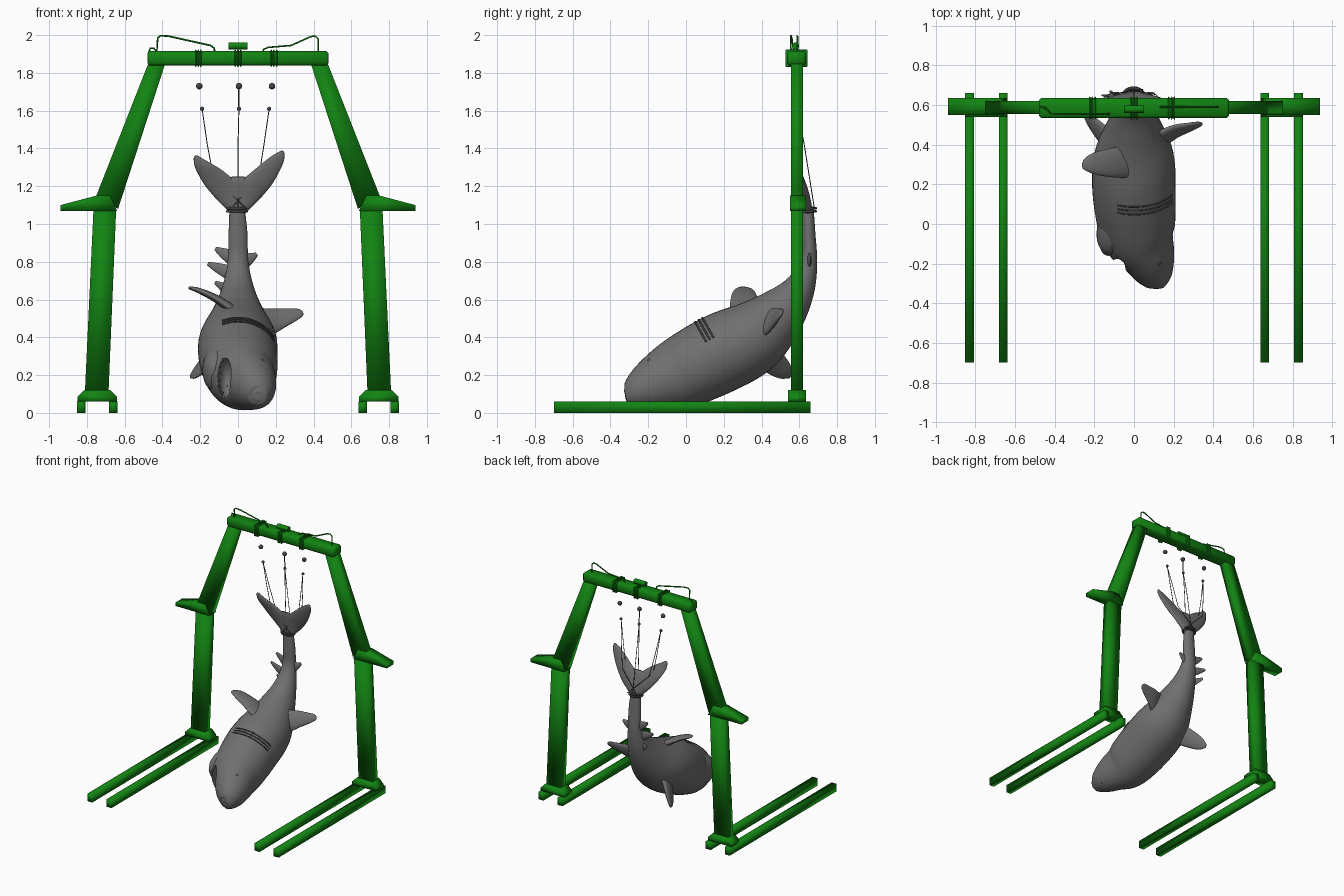
import bpy, bmesh, math
from mathutils import Vector, Matrix

if "Cube" in bpy.data.objects:
    bpy.data.objects.remove(bpy.data.objects["Cube"])


def paint(name, rgb):
    mat = bpy.data.materials.new(name)
    mat.diffuse_color = (*rgb, 1)
    mat.use_nodes = True
    mat.node_tree.nodes["Principled BSDF"].inputs["Base Color"].default_value = mat.diffuse_color
    return mat


green = paint("green_paint", (0.006, 0.23, 0.006))
hide = paint("grey_hide", (0.16, 0.16, 0.16))
dark = paint("dark_metal", (0.06, 0.06, 0.065))


def finish(name, bm, mat=None, smooth=None):
    bmesh.ops.recalc_face_normals(bm, faces=bm.faces[:])
    me = bpy.data.meshes.new(name)
    bm.to_mesh(me)
    bm.free()
    ob = bpy.data.objects.new(name, me)
    bpy.context.collection.objects.link(ob)
    if mat:
        me.materials.append(mat)
    if smooth:
        bpy.ops.object.select_all(action='DESELECT')
        ob.select_set(True)
        bpy.context.view_layer.objects.active = ob
        bpy.ops.object.shade_smooth_by_angle(angle=math.radians(smooth))
    return ob


def box(name, lo, hi, mat=green, bevel=0):
    bm = bmesh.new()
    bmesh.ops.create_cube(bm, size=1)
    for v in bm.verts:
        v.co = Vector([lo[i] + (hi[i] - lo[i]) * (v.co[i] + 0.5) for i in range(3)])
    if bevel:
        bmesh.ops.bevel(bm, geom=bm.edges[:], offset=bevel, segments=1, affect='EDGES')
    return finish(name, bm, mat, 180)


def prism(name, pts, y0, y1):
    bm = bmesh.new()
    f = bm.faces.new([bm.verts.new((x, y0, z)) for x, z in pts])
    r = bmesh.ops.extrude_face_region(bm, geom=[f])
    bmesh.ops.translate(bm, vec=(0, y1 - y0, 0),
                        verts=[e for e in r['geom'] if isinstance(e, bmesh.types.BMVert)])
    return finish(name, bm, green, 180)


def ball(name, c, r, scale=(1, 1, 1), mat=dark):
    bm = bmesh.new()
    bmesh.ops.create_uvsphere(bm, u_segments=20, v_segments=12, radius=r)
    bmesh.ops.scale(bm, vec=scale, verts=bm.verts)
    bmesh.ops.translate(bm, vec=c, verts=bm.verts)
    return finish(name, bm, mat, 60)


def loft(name, rows, side, n=24, steps=5, mat=hide):
    """Smooth loft of ellipses; each row is x, y, z, half width along side, half thickness."""
    rows = [Vector(r) for r in rows]
    ext = [rows[0] * 2 - rows[1]] + rows + [rows[-1] * 2 - rows[-2]]
    path = []
    for i in range(1, len(ext) - 2):
        a, b, c, d = ext[i - 1:i + 3]
        for k in range(steps):
            t = k / steps
            path.append(0.5 * (2 * b + (c - a) * t + (2 * a - 5 * b + 4 * c - d) * t * t
                               + (3 * b - a - 3 * c + d) * t ** 3))
    path.append(rows[-1])
    bm, rings = bmesh.new(), []
    for i, p in enumerate(path):
        T = Vector(path[min(i + 1, len(path) - 1)][:3]) - Vector(path[max(i - 1, 0)][:3])
        T.normalize()
        A = Vector(side)
        A = (A - T * A.dot(T)).normalized()
        B = T.cross(A)
        rings.append([bm.verts.new(Vector(p[:3]) + A * p[3] * math.cos(u) + B * p[4] * math.sin(u))
                      for u in (2 * math.pi * k / n for k in range(n))])
    for r, s in zip(rings, rings[1:]):
        for k in range(n):
            bm.faces.new((r[k], r[(k + 1) % n], s[(k + 1) % n], s[k]))
    bm.faces.new(rings[0])
    bm.faces.new(rings[-1])
    return finish(name, bm, mat, 60)


def wire(name, pts, r, mat=dark):
    cu = bpy.data.curves.new(name, 'CURVE')
    cu.dimensions = '3D'
    cu.bevel_depth = r
    cu.bevel_resolution = 1
    cu.use_fill_caps = True
    sp = cu.splines.new('POLY')
    sp.points.add(len(pts) - 1)
    for p, q in zip(sp.points, pts):
        p.co = (*q, 1)
    cu.materials.append(mat)
    bpy.context.collection.objects.link(bpy.data.objects.new(name, cu))


# Gantry legs, mirrored left and right
for s, tag in ((-1, "left"), (1, "right")):
    def m(pts):
        return [(s * x, z) for x, z in pts]
    for k, x in enumerate((0.66, 0.83)):
        box(f"{tag}_floor_rail_{k}", (s * x - 0.022, -0.70, 0), (s * x + 0.022, 0.66, 0.06))
    prism(f"{tag}_foot_block", m([(0.64, 0.06), (0.85, 0.06), (0.85, 0.085), (0.815, 0.12),
                                  (0.675, 0.12), (0.64, 0.085)]), 0.54, 0.635)
    prism(f"{tag}_leg", m([(0.685, 0.12), (0.81, 0.12), (0.765, 1.08), (0.645, 1.08)]), 0.555, 0.62)
    prism(f"{tag}_bracket", m([(0.64, 1.07), (0.94, 1.07), (0.94, 1.10), (0.75, 1.15),
                               (0.68, 1.15)]), 0.55, 0.635)
    prism(f"{tag}_upper_arm", m([(0.635, 1.08), (0.75, 1.15), (0.475, 1.85), (0.385, 1.85)]),
          0.555, 0.62)

# Top beam with cable windings, winch drum and hoses
box("top_beam", (-0.48, 0.535, 1.84), (0.48, 0.635, 1.915), green, 0.012)
for x in (-0.21, 0.0, 0.19):
    for d in (-0.014, 0, 0.014):
        box("winding", (x + d - 0.004, 0.527, 1.832), (x + d + 0.004, 0.643, 1.923), green, 0.003)
bm = bmesh.new()
bmesh.ops.create_cone(bm, cap_ends=True, segments=16, radius1=0.019, radius2=0.019, depth=0.10,
                      matrix=Matrix.Translation((0, 0.58, 1.943)) @ Matrix.Rotation(math.pi / 2, 4, 'Y'))
finish("winch_drum", bm, green, 40)
wire("left_hose", [(-0.475, 0.59, 1.90), (-0.465, 0.59, 1.93), (-0.445, 0.585, 1.93), (-0.43, 0.57, 1.91),
                   (-0.425, 0.56, 1.985), (-0.41, 0.555, 1.997), (-0.37, 0.555, 1.995),
                   (-0.145, 0.555, 1.945), (-0.125, 0.555, 1.93), (-0.125, 0.56, 1.90)], 0.005, green)
wire("right_hose", [(0.13, 0.59, 1.90), (0.135, 0.59, 1.925), (0.16, 0.59, 1.935), (0.28, 0.59, 1.945),
                    (0.385, 0.59, 1.992), (0.41, 0.59, 1.995), (0.425, 0.59, 1.98),
                    (0.425, 0.59, 1.90)], 0.005, green)

# Hoist weights and sling cables
for x, x2, w in ((-0.205, -0.19, -0.13), (0.005, 0.005, 0.0), (0.18, 0.165, 0.11)):
    ball("hoist_weight", (x, 0.585, 1.73), 0.017)
    ball("cable_end", (x2, 0.59, 1.61), 0.011)
    for y in (0.615, 0.68):
        wire("sling_cable", [(x2, 0.59, 1.61), (w * 1.25, 0.59 + (y - 0.59) * 0.4, 1.42),
                             (w, 0.59 + (y - 0.59) * 0.7, 1.25), (-w * 0.35, y, 1.08)], 0.0025)
wire("centre_link", [(0.005, 0.585, 1.73), (0.005, 0.59, 1.61)], 0.004)
for z in (1.067, 1.083):
    wire("tail_ring", [(-0.005 + 0.052 * math.cos(a), 0.645 + 0.042 * math.sin(a), z)
                       for a in (k * math.pi / 12 for k in range(25))], 0.007)

# Shark body and lower jaw
body = loft("shark_body", [
    (.11, -.322, .085, .004, .005), (.11, -.318, .086, .03, .035), (.11, -.30, .092, .06, .065),
    (.10, -.25, .115, .10, .105), (.07, -.16, .155, .14, .15), (.02, -.04, .205, .19, .19),
    (0, .17, .31, .21, .21), (0, .35, .40, .20, .195), (0, .50, .53, .135, .14),
    (0, .60, .66, .085, .085), (0, .65, .80, .055, .045), (0, .65, .95, .05, .035),
    (-.005, .645, 1.09, .04, .03)], (1, 0, 0), 40)
jaw = loft("lower_jaw", [(-.06, .08, .28, .11, .14), (-.10, -.03, .235, .09, .125),
                         (-.125, -.10, .205, .065, .10), (-.14, -.135, .19, .03, .06)], (1, 0, 0))

# Open mouth and teeth
cutter = ball("mouth_cutter", (-0.06, -0.14, 0.19), 1, (0.05, 0.11, 0.11), hide)
cutter.hide_render = True
cutter.hide_set(True)
for ob in (body, jaw):
    mod = ob.modifiers.new("mouth", 'BOOLEAN')
    mod.operation = 'DIFFERENCE'
    mod.solver = 'EXACT'
    mod.object = cutter
for s in (-1, 1):
    for k in range(6):
        a = math.radians(-55 + 22 * k)
        p = Vector((-0.06 + s * 0.042 * math.cos(a), -0.11, 0.19 + 0.10 * math.sin(a)))
        bm = bmesh.new()
        rot = Vector((-s, -0.4, 0)).to_track_quat('Z', 'Y').to_matrix().to_4x4()
        bmesh.ops.create_cone(bm, cap_ends=True, segments=6, radius1=0.009, radius2=0,
                              depth=0.03, matrix=Matrix.Translation(p) @ rot)
        finish("tooth", bm, hide)

# Eyes and gill folds
ball("right_eye", (0.12, -0.19, 0.268), 0.022)
ball("left_eye", (0.15, -0.19, 0.06), 0.018)
T, N = Vector((0, 0.87, 0.49)), Vector((0, -0.49, 0.87))
for k in range(3):
    c = Vector((0, 0.17, 0.31)) + T * (k - 1) * 0.022
    loft("gill_fold", [(*(c + 0.211 * (Vector((math.cos(a), 0, 0)) + N * math.sin(a))), 0.005, 0.004)
                       for a in (math.radians(d) for d in range(25, 121, 8))], T, 8, 2, dark)

# Fins
loft("left_flipper", [(.03, .32, .50, .09, .03), (-.10, .31, .595, .075, .022), (-.20, .305, .645, .055, .015),
                      (-.25, .30, .66, .028, .009), (-.262, .30, .663, .008, .004)], (0, 1, 0))
loft("right_flipper", [(.10, .41, .47, .095, .03), (.20, .465, .495, .066, .022), (.28, .49, .515, .042, .015),
                       (.33, .505, .53, .024, .009), (.342, .51, .535, .006, .004)], (0, 0.45, 0.9))
loft("back_fin", [(-.07, .37, .35, .09, .03), (-.16, .455, .275, .07, .022), (-.22, .52, .22, .048, .014),
                  (-.25, .555, .195, .015, .006)], (0, 0.75, 0.66))
for nm, a, b in (("small_fin_a", (-.04, .63, .74), (-.16, .65, .79)), ("small_fin_b", (-.03, .65, .82), (-.12, .66, .87)),
                 ("small_fin_c", (.03, .65, .80), (.10, .66, .84)), ("small_fin_d", (-.02, .60, .63), (-.12, .67, .69))):
    mid = [(p + q) / 2 for p, q in zip(a, b)]
    loft(nm, [(*a, .04, .013), (*mid, .028, .010), (*b, .01, .005)], (0, 0, 1), 12)

# Tail lobes and the web between them
for s, tx, tz in ((-1, 0.228, 1.36), (1, 0.24, 1.385)):
    loft("tail_lobe", [(0, .645, 1.07, .04, .026), (s * .05, .63, 1.16, .068, .022),
                       (s * .13, .605, 1.245, .062, .017), (s * (tx - .035), .58, tz - .05, .038, .012),
                       (s * (tx - .006), .57, tz - .008, .015, .007), (s * tx, .568, tz, .004, .003)], (1, 0, 0))
loft("tail_web", [(0, .645, 1.08, .04, .024), (0, .625, 1.17, .07, .02), (0, .612, 1.225, .065, .014),
                  (0, .606, 1.25, .035, .006)], (1, 0, 0))
